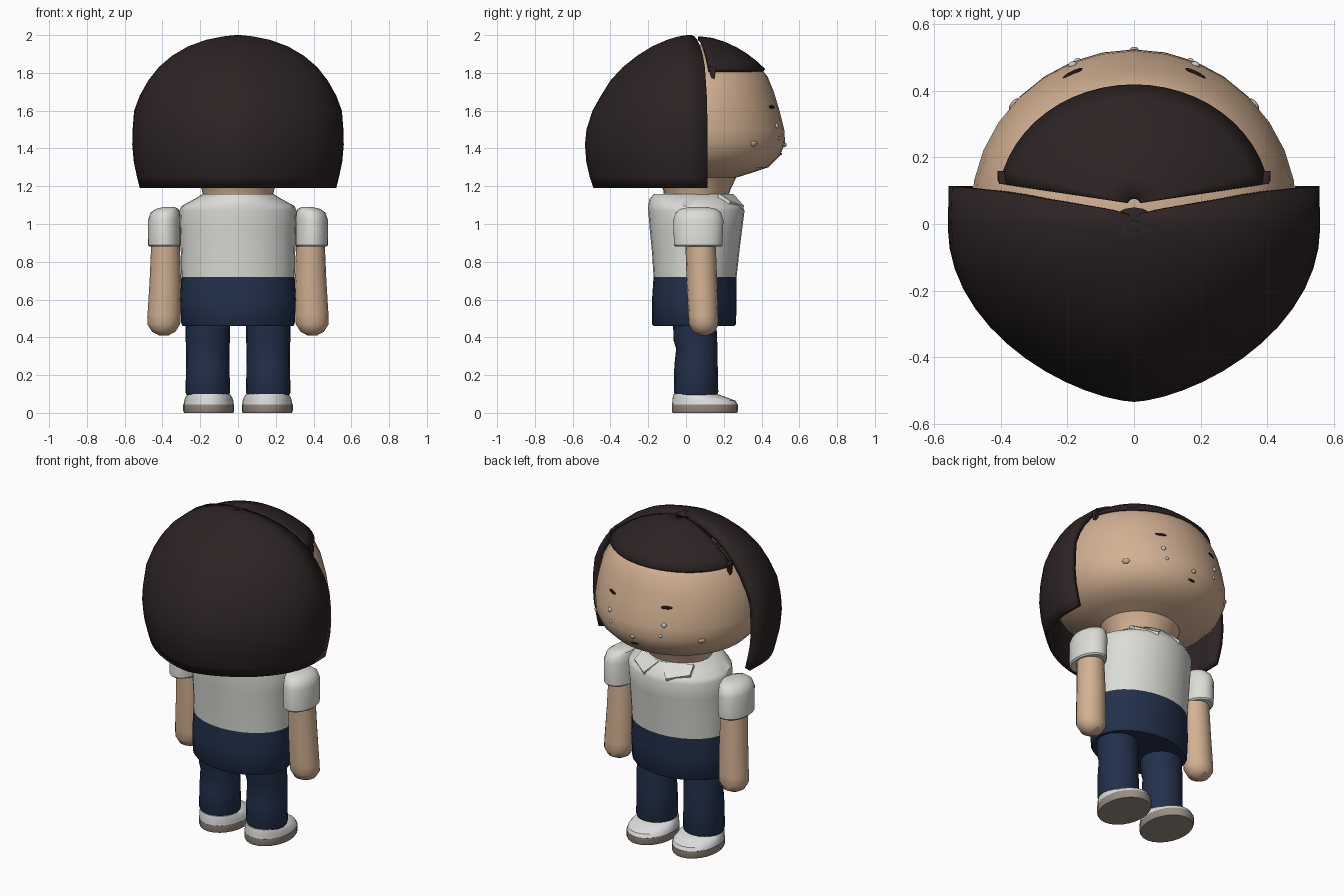
import bpy, bmesh
from math import sin, cos, pi, radians
from mathutils import Vector, Matrix
from mathutils.bvhtree import BVHTree

cube = bpy.data.objects.get("Cube")
if cube:
    bpy.data.objects.remove(cube, do_unlink=True)

parts = []


def material(name, rgb):
    m = bpy.data.materials.new(name)
    m.use_nodes = True
    m.diffuse_color = (*rgb, 1)
    m.node_tree.nodes["Principled BSDF"].inputs["Base Color"].default_value = (*rgb, 1)
    return m


HAIR = material("dark brown hair", (0.026, 0.017, 0.017))
SKIN = material("skin", (0.65, 0.44, 0.29))
BLUSH = material("darker skin", (0.58, 0.38, 0.26))
SHIRT = material("off white cloth", (0.72, 0.72, 0.68))
NAVY = material("navy cloth", (0.016, 0.03, 0.07))
WHITE = material("shoe white", (0.75, 0.74, 0.74))
SOLE = material("taupe sole", (0.32, 0.27, 0.23))
INK = material("face ink", (0.012, 0.008, 0.008))
PEARL = material("pale grey", (0.55, 0.57, 0.58))


def finish(name, bm, mat):
    mesh = bpy.data.meshes.new(name)
    bm.to_mesh(mesh)
    bm.free()
    mesh.materials.append(mat)
    ob = bpy.data.objects.new(name, mesh)
    bpy.context.scene.collection.objects.link(ob)
    parts.append(ob)
    return ob


def loft(name, mat, rings, cx=0, n=28):
    """Closed stack of elliptical rings: (z, half width, back y, front y[, x shift])."""
    bm = bmesh.new()
    loops = []
    for z, rx, y0, y1, *dx in rings:
        x = cx + (dx[0] if dx else 0) * (1 if cx > 0 else -1)
        loops.append([bm.verts.new((x + rx * cos(2 * pi * i / n),
                                    (y0 + y1) / 2 + (y1 - y0) / 2 * sin(2 * pi * i / n), z))
                      for i in range(n)])
    for a, b in zip(loops, loops[1:]):
        for i in range(n):
            j = (i + 1) % n
            bm.faces.new((a[i], a[j], b[j], b[i]))
    bm.faces.new(loops[0])
    bm.faces.new(loops[-1])
    bmesh.ops.recalc_face_normals(bm, faces=bm.faces)
    return finish(name, bm, mat)


def shell(name, mat, rows, thickness):
    """Open sheet through rows of points, thickened inward."""
    bm = bmesh.new()
    grid = [[bm.verts.new(p) for p in row] for row in rows]
    for a, b in zip(grid, grid[1:]):
        for i in range(len(a) - 1):
            bm.faces.new((a[i], a[i + 1], b[i + 1], b[i]))
    bm.normal_update()
    out = sum(f.normal.dot(f.calc_center_median() - Vector((0, 0, 1.5))) for f in bm.faces)
    if out < 0:
        bmesh.ops.reverse_faces(bm, faces=bm.faces)
    ob = finish(name, bm, mat)
    mod = ob.modifiers.new("thickness", "SOLIDIFY")
    mod.thickness = thickness
    mod.offset = -1
    return ob


def blob(name, mat, loc, size, normal=None):
    bm = bmesh.new()
    bmesh.ops.create_uvsphere(bm, u_segments=14, v_segments=8, radius=1)
    turn = Vector(normal).to_track_quat("Y", "Z").to_matrix().to_4x4() if normal else Matrix()
    bm.transform(Matrix.Translation(loc) @ turn @ Matrix.Diagonal((*size, 1)))
    return finish(name, bm, mat)


def plate(name, mat, points, depth):
    """Flat polygon extruded along a vector."""
    bm = bmesh.new()
    face = bm.faces.new([bm.verts.new(p) for p in points])
    ext = bmesh.ops.extrude_face_region(bm, geom=[face], use_keep_orig=True)
    bmesh.ops.translate(bm, vec=depth, verts=[v for v in ext["geom"] if isinstance(v, bmesh.types.BMVert)])
    bmesh.ops.recalc_face_normals(bm, faces=bm.faces)
    return finish(name, bm, mat)


# Head and neck in one smooth piece
head = loft("head", SKIN, [
    (1.1, .185, -.11, .21), (1.18, .19, -.12, .235), (1.245, .23, -.16, .265),
    (1.27, .31, -.25, .345), (1.3, .39, -.33, .435), (1.36, .45, -.4, .497),
    (1.43, .485, -.44, .525), (1.5, .49, -.445, .52), (1.6, .48, -.42, .495),
    (1.7, .455, -.37, .465), (1.78, .41, -.32, .432), (1.82, .38, -.28, .4),
    (1.87, .31, -.2, .33), (1.92, .2, -.1, .22), (1.95, .05, 0, .1)], n=32)

# Bob of hair: rows of (z, half width, back y, front edge y)
BOB = [(1.19, .52, -.49, .115), (1.25, .535, -.51, .115), (1.33, .552, -.528, .115),
       (1.42, .56, -.535, .115), (1.5, .558, -.527, .115), (1.6, .55, -.495, .112),
       (1.68, .52, -.45, .11), (1.76, .475, -.4, .105), (1.83, .42, -.335, .1),
       (1.89, .35, -.26, .09), (1.94, .265, -.18, .075), (1.975, .17, -.1, .06),
       (1.993, .08, -.04, .045), (2.0, .015, .01, .03)]


def bob_row(z, w, back, front, n=26):
    mid = min(0.0, (back + front) / 2 + .2)
    row = [(w * .995, front, z)]
    for i in range(n + 1):
        t = pi * i / n
        c = cos(t)
        row.append((w * abs(c) ** 1.3 * (1 if c > 0 else -1), mid - (mid - back) * sin(t), z))
    return row + [(-w * .995, front, z)]


shell("hair_bob", HAIR, [bob_row(*r) for r in BOB], .035)
blob("hair_crown", HAIR, (0, .005, 1.985), (.065, .045, .014))

# Fringe: partial dome over the forehead
fringe = []
for z, k in [(1.82, 1), (1.86, .88), (1.9, .74), (1.935, .58), (1.965, .4), (1.985, .22), (1.993, .05)]:
    angles = [radians(10 + 160 * i / 24) for i in range(25)]
    fringe.append([(.41 * k * cos(a), .06 + .36 * k * sin(a), z) for a in angles])
shell("fringe", HAIR, fringe, .02)

# Torso
loft("shirt", SHIRT, [
    (.72, .3, -.172, .268), (.85, .303, -.18, .282), (.97, .306, -.192, .297),
    (1.07, .31, -.2, .31), (1.095, .3, -.2, .3), (1.13, .235, -.195, .275), (1.16, .185, -.17, .245)])
loft("hips", NAVY, [
    (.46, .292, -.172, .257), (.47, .3, -.18, .265), (.6, .306, -.18, .268), (.72, .3, -.172, .268)])

# Face details are seated on the head surface
tree = BVHTree.FromPolygons([v.co for v in head.data.vertices],
                            [p.vertices for p in head.data.polygons])


def on_face(name, mat, x, z, size):
    hit, normal, _, _ = tree.ray_cast(Vector((x, 2, z)), Vector((0, -1, 0)))
    blob(name, mat, hit, size, normal)


on_face("nose", BLUSH, 0, 1.42, (.015, .012, .012))
on_face("mouth", INK, 0, 1.37, (.025, .006, .006))

for side, s in (("left", 1), ("right", -1)):
    on_face(side + "_eye", INK, s * .185, 1.62, (.034, .007, .009))
    on_face(side + "_upper_tear", PEARL, s * .185, 1.52, (.014, .01, .014))
    on_face(side + "_lower_tear", PEARL, s * .17, 1.455, (.01, .008, .01))
    on_face(side + "_cheek", BLUSH, s * .36, 1.425, (.022, .01, .015))
    # Lock at the end of the fringe
    plate(side + "_fringe_lock", HAIR, [(s * .405, .12, 1.84), (s * .41, .16, 1.83),
                                        (s * .41, .15, 1.765), (s * .41, .132, 1.775)], (-s * .02, 0, 0))
    # Collar flap
    plate(side + "_collar", SHIRT, [(s * .012, .25, 1.16), (s * .175, .175, 1.16),
                                    (s * .19, .235, 1.12), (s * .075, .308, 1.095)], (0, -.01, -.02))
    # Sleeve and arm
    loft(side + "_sleeve", SHIRT, [
        (.88, .078, -.055, .185), (.888, .087, -.063, .193), (1.02, .086, -.068, .198),
        (1.06, .078, -.055, .185, -.005), (1.08, .06, -.03, .16, -.015),
        (1.09, .03, .02, .11, -.025)], cx=s * .39, n=20)
    loft(side + "_arm", SKIN, [
        (.41, .025, .075, .115, .005), (.43, .062, .035, .155, .005), (.47, .087, .015, .172, .005),
        (.52, .088, .012, .17, .003), (.7, .083, .003, .165, -.003), (.95, .074, -.005, .155, -.005)],
        cx=s * .388, n=16)
    # Leg
    loft(side + "_leg", NAVY, [
        (.095, .112, -.058, .165), (.11, .118, -.064, .171), (.25, .115, -.062, .168),
        (.34, .114, -.052, .168), (.38, .117, -.065, .165), (.5, .118, -.07, .16)], cx=s * .16, n=20)
    # Shoe
    loft(side + "_sole", SOLE, [
        (0, .13, -.07, .27), (.01, .135, -.075, .275), (.045, .135, -.075, .275)], cx=s * .155, n=24)
    loft(side + "_shoe", WHITE, [
        (.045, .133, -.074, .273), (.065, .13, -.072, .262), (.082, .124, -.07, .215),
        (.1, .112, -.066, .165)], cx=s * .155, n=24)

# Smooth shading with sharp rims kept
bpy.ops.object.select_all(action="DESELECT")
for ob in parts:
    ob.select_set(True)
bpy.context.view_layer.objects.active = head
bpy.ops.object.shade_smooth_by_angle(angle=radians(40))
